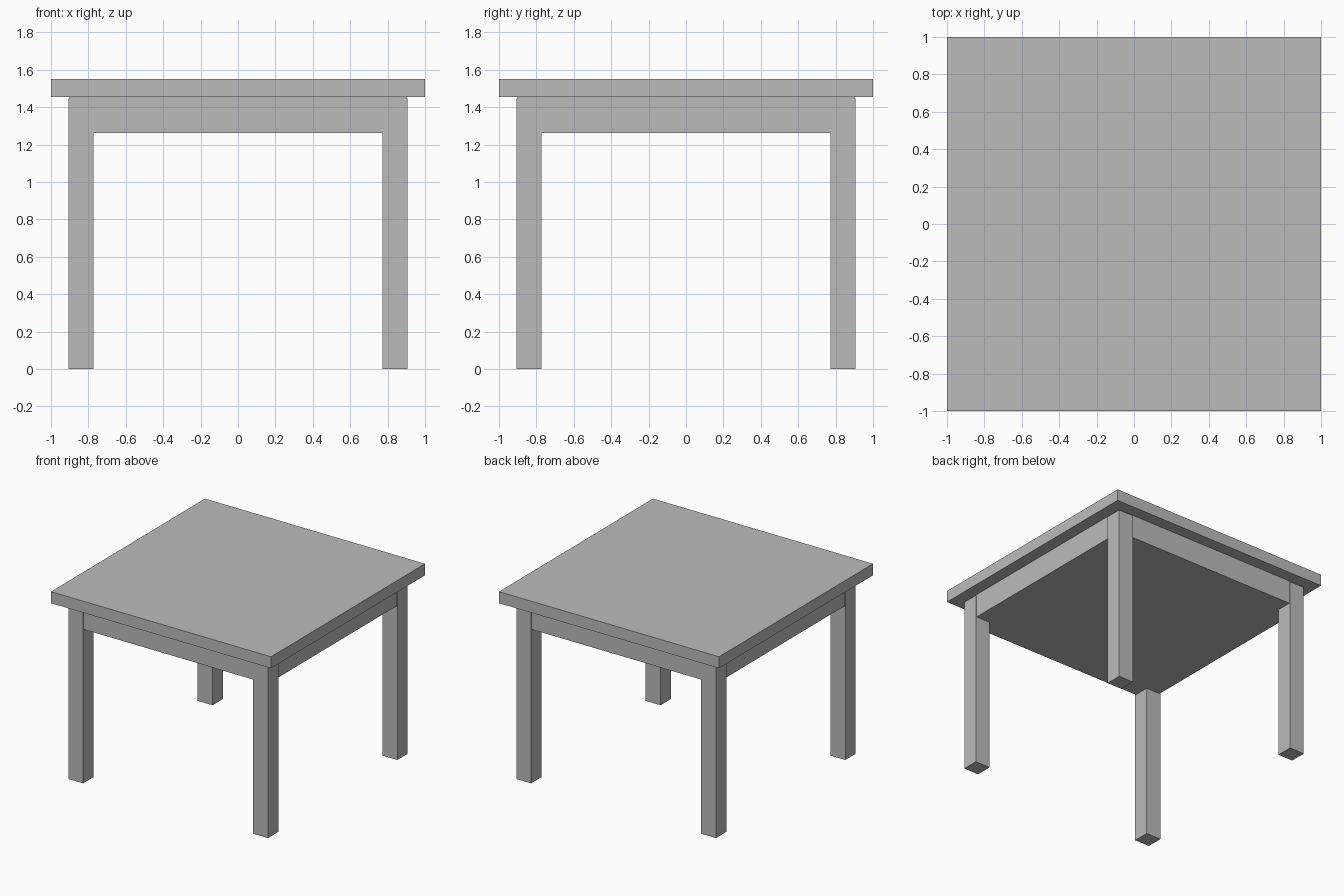
import bpy

cube = bpy.data.objects.get("Cube")
if cube:
    bpy.data.objects.remove(cube, do_unlink=True)

# Single plain grey finish
grey = bpy.data.materials.new("plain_grey")
grey.use_nodes = True
colour = (0.5, 0.5, 0.5, 1)
grey.diffuse_color = colour
grey.node_tree.nodes["Principled BSDF"].inputs["Base Color"].default_value = colour


def box(name, x, y, width, bottom, top):
    """Square-plan box between two heights."""
    bpy.ops.mesh.primitive_cube_add(size=1, location=(x, y, (bottom + top) / 2))
    ob = bpy.context.object
    ob.name = name
    ob.scale = (width, width, top - bottom)
    bpy.ops.object.transform_apply(location=False, rotation=False, scale=True)
    ob.data.materials.append(grey)
    return ob


# Overhanging slab and the solid apron block beneath it
box("table_top", 0, 0, 2, 1.455, 1.55)
box("apron", 0, 0, 1.8, 1.262, 1.455)

# Four square legs, standing slightly proud of the apron
for side, x in (("right", -0.84), ("left", 0.84)):
    for end, y in (("front", -0.84), ("back", 0.84)):
        box(f"{end}_{side}_leg", x, y, 0.135, 0, 1.447)
